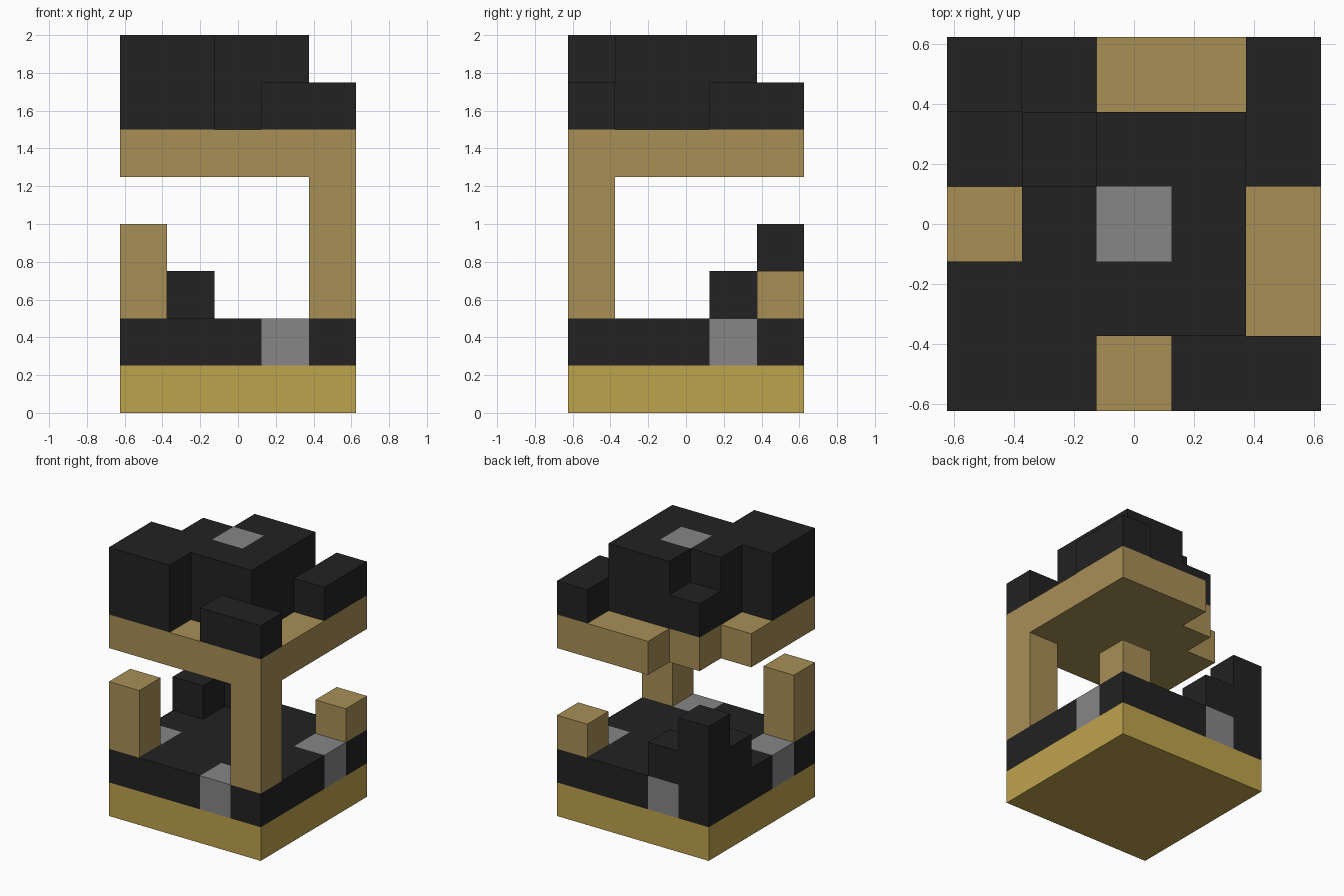
import bpy
import bmesh
from mathutils import Vector

CELL = 0.25
ORIGIN = Vector((-0.625, -0.625, 0))

if "Cube" in bpy.data.objects:
    bpy.data.objects.remove(bpy.data.objects["Cube"], do_unlink=True)


def make_material(name, rgb):
    mat = bpy.data.materials.new(name)
    mat.use_nodes = True
    mat.diffuse_color = (*rgb, 1)
    mat.node_tree.nodes["Principled BSDF"].inputs["Base Color"].default_value = (*rgb, 1)
    return mat


gold = make_material("gold", (0.515, 0.366, 0.074))
tan = make_material("tan", (0.392, 0.275, 0.093))
black = make_material("black", (0.016, 0.016, 0.016))
grey = make_material("grey", (0.238, 0.238, 0.238))


def block(x, y, z):
    """Grid cells of a box; each axis is a cell number or a (first, last) pair."""
    spans = [range(a[0], a[1] + 1) if isinstance(a, tuple) else (a,) for a in (x, y, z)]
    return {(i, j, k) for i in spans[0] for j in spans[1] for k in spans[2]}


def build(name, cells, mat):
    """Join cells into one closed shell, leaving out the walls between them."""
    bm = bmesh.new()
    for cell in cells:
        for axis in range(3):
            for side in (0, 1):
                near = list(cell)
                near[axis] += 2 * side - 1
                if tuple(near) in cells:
                    continue
                u, v = (axis + 1) % 3, (axis + 2) % 3
                corners = []
                for du, dv in ((0, 0), (1, 0), (1, 1), (0, 1)):
                    p = Vector(cell)
                    p[axis] += side
                    p[u] += du
                    p[v] += dv
                    corners.append(bm.verts.new(ORIGIN + p * CELL))
                bm.faces.new(corners if side else corners[::-1])
    bmesh.ops.remove_doubles(bm, verts=bm.verts[:], dist=0.001)
    bmesh.ops.dissolve_limit(bm, angle_limit=0.01, verts=bm.verts[:], edges=bm.edges[:])
    mesh = bpy.data.meshes.new(name)
    bm.to_mesh(mesh)
    bm.free()
    mesh.materials.append(mat)
    obj = bpy.data.objects.new(name, mesh)
    bpy.context.collection.objects.link(obj)


ALL = (0, 4)

# Base and floor, with one inlaid tile near the end of each floor edge
build("base", block(ALL, ALL, 0), gold)
tiles = {"front": (3, 0), "right": (4, 3), "back": (1, 4), "left": (0, 1)}
inlays = set()
for side, (x, y) in tiles.items():
    tile = block(x, y, 1)
    inlays |= tile
    build(side + "_floor_tile", tile, grey)
build("floor", block(ALL, ALL, 1) - inlays, black)

# Corner posts: one whole, two broken off
build("tall_post", block(4, 0, (2, 4)), tan)
build("broken_post", block(0, 0, (2, 3)), tan)
build("post_stump", block(4, 4, 2), tan)

# Rubble in the collapsed corner
build("rubble", block(0, 4, (2, 3)) | block(1, 4, 2) | block(0, 3, 2), black)

# Roof slab with the collapsed corner missing
missing = block((0, 1), 4, 5) | block(0, 3, 5)
build("roof_slab", block(ALL, ALL, 5) - missing, tan)

# Roof top: raised centre, corner blocks and a tile set in the middle
roof_tile = block(2, 2, 7)
centre = block((1, 3), (1, 3), (6, 7)) - block(1, 3, 7)
high_corner = block((0, 1), (0, 1), (6, 7))
low_corners = block((3, 4), 0, 6) | block(4, (3, 4), 6)
build("roof_top", (centre | high_corner | low_corners) - roof_tile, black)
build("roof_tile", roof_tile, grey)
